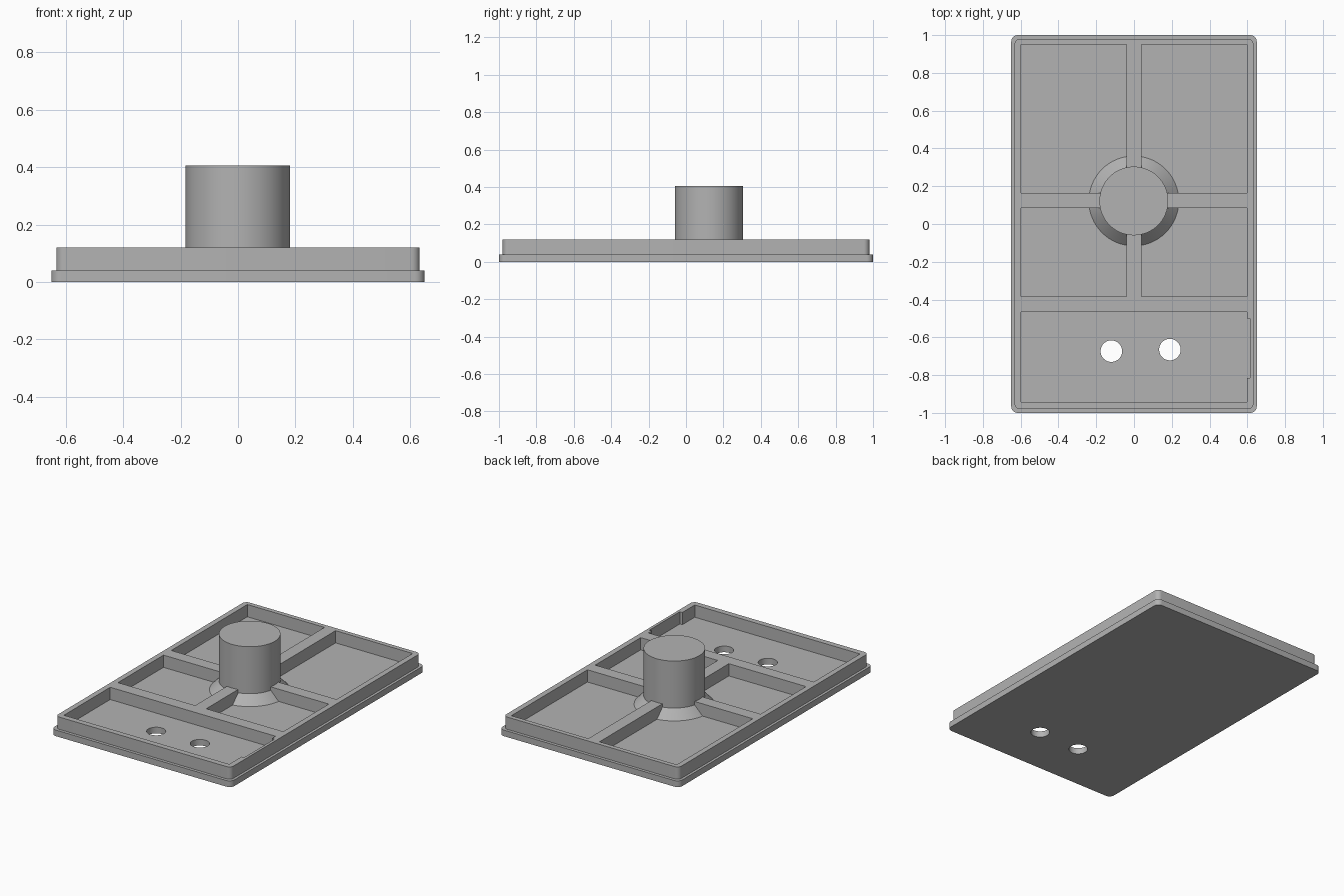
import bpy
import bmesh
from math import cos, sin, pi, radians

default = bpy.data.objects.get("Cube")
if default:
    bpy.data.objects.remove(default, do_unlink=True)

grey = bpy.data.materials.new("plain grey")
grey.use_nodes = True
COLOR = (0.45, 0.45, 0.45, 1.0)
grey.diffuse_color = COLOR
grey.node_tree.nodes["Principled BSDF"].inputs["Base Color"].default_value = COLOR


def prism(name, outline, z0, z1):
    """Extrude a closed outline upward from z0 to z1."""
    bm = bmesh.new()
    face = bm.faces.new([bm.verts.new((x, y, z0)) for x, y in outline])
    top = bmesh.ops.extrude_face_region(bm, geom=[face])["geom"]
    for v in top:
        if isinstance(v, bmesh.types.BMVert):
            v.co.z = z1
    bmesh.ops.recalc_face_normals(bm, faces=bm.faces)
    return finish(name, bm)


def finish(name, bm):
    mesh = bpy.data.meshes.new(name)
    bm.to_mesh(mesh)
    bm.free()
    mesh.materials.append(grey)
    obj = bpy.data.objects.new(name, mesh)
    bpy.context.collection.objects.link(obj)
    return obj


def rounded(hx, hy, r, steps=8):
    pts = []
    for q, (sx, sy) in enumerate([(1, 1), (-1, 1), (-1, -1), (1, -1)]):
        for i in range(steps + 1):
            a = (q + i / steps) * pi / 2
            pts.append((sx * (hx - r) + r * cos(a), sy * (hy - r) + r * sin(a)))
    return pts


def rect(x0, x1, y0, y1):
    return [(x0, y0), (x1, y0), (x1, y1), (x0, y1)]


def circle(x, y, r, n=48):
    return [(x + r * cos(2 * pi * i / n), y + r * sin(2 * pi * i / n)) for i in range(n)]


def combine(target, tool, operation):
    """Apply a boolean and discard the tool object."""
    mod = target.modifiers.new("combine", "BOOLEAN")
    mod.operation, mod.object, mod.solver = operation, tool, "EXACT"
    bpy.context.view_layer.objects.active = target
    bpy.ops.object.modifier_apply(modifier=mod.name)
    bpy.data.objects.remove(tool, do_unlink=True)


FLOOR, RIM, SUNK = 0.04, 0.12, 0.02

# Raised rim and ribs: a block with open pockets, the front one notched
frame = prism("rim_and_ribs", rounded(0.633, 0.98, 0.03), SUNK, RIM)
notched = [(-0.598, -0.943), (0.597, -0.943), (0.597, -0.815), (0.615, -0.815),
           (0.615, -0.5), (0.597, -0.5), (0.597, -0.465), (-0.598, -0.465)]
pockets = [notched]
for x0, x1 in [(-0.598, -0.04), (0.04, 0.597)]:
    for y0, y1 in [(-0.385, 0.085), (0.165, 0.95)]:
        pockets.append(rect(x0, x1, y0, y1))
for outline in pockets:
    combine(frame, prism("pocket_cutter", outline, 0, 0.2), "DIFFERENCE")

# Central post with a flared foot, turned around its axis
bm = bmesh.new()
rings = [[bm.verts.new((x, y, z)) for x, y in circle(-0.001, 0.122, r, 64)]
         for r, z in [(0.238, SUNK), (0.238, FLOOR), (0.182, 0.098), (0.182, 0.405)]]
for low, high in zip(rings, rings[1:]):
    for i in range(len(low)):
        j = (i + 1) % len(low)
        bm.faces.new((low[i], low[j], high[j], high[i]))
bm.faces.new(rings[0][::-1])
bm.faces.new(rings[-1])
post = finish("post", bm)

# Base plate with a protruding lip, joined to the rim and post
tray = prism("tray", rounded(0.65, 1.0, 0.035), 0, FLOOR)
combine(tray, frame, "UNION")
combine(tray, post, "UNION")

# Two round holes through the front bay
for x, y in [(-0.12, -0.673), (0.19, -0.665)]:
    combine(tray, prism("hole_cutter", circle(x, y, 0.057), -0.1, 0.2), "DIFFERENCE")

bpy.ops.object.select_all(action="DESELECT")
tray.select_set(True)
bpy.context.view_layer.objects.active = tray
bpy.ops.object.shade_smooth_by_angle(angle=radians(30))
